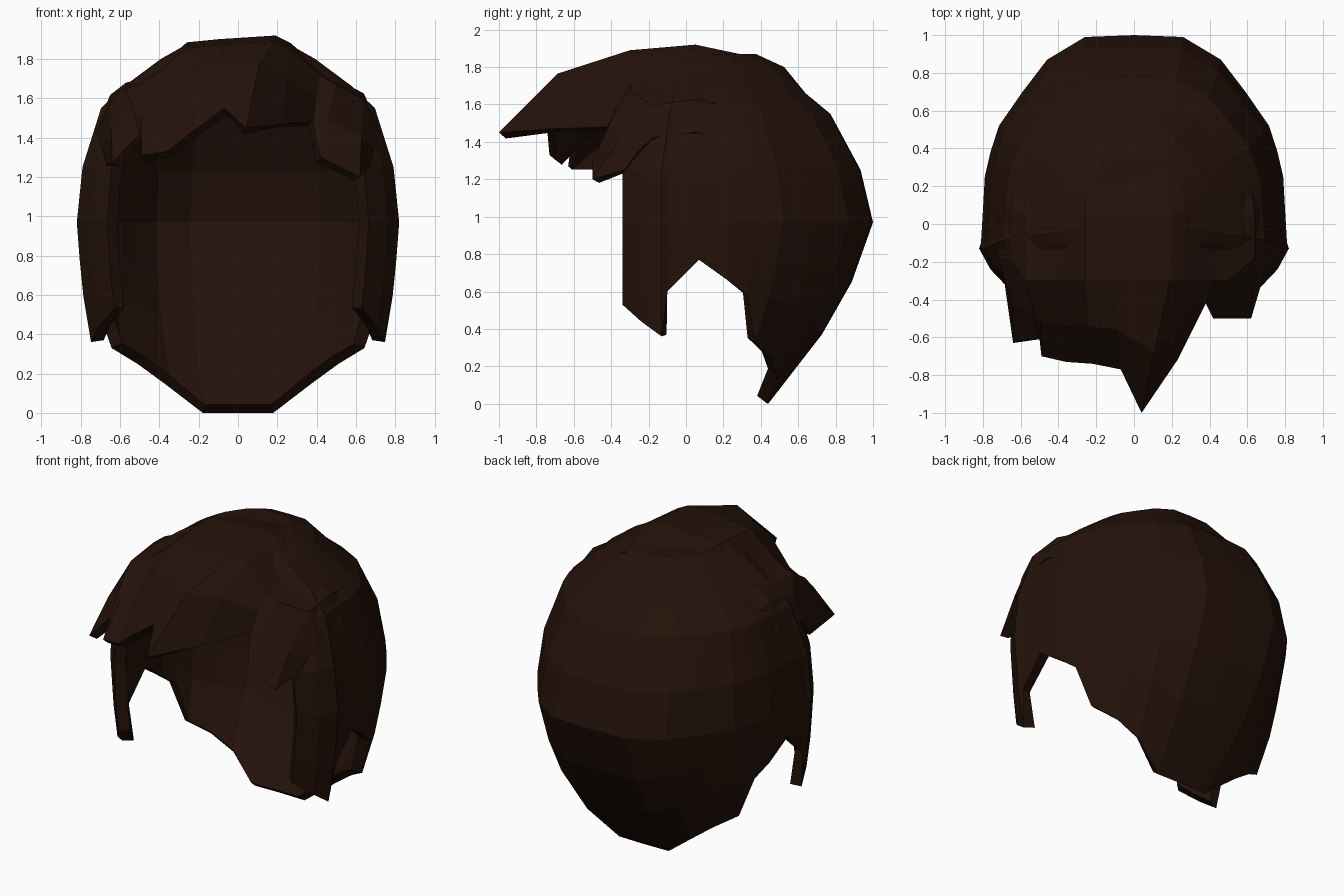
import bpy, bmesh
from mathutils import Vector

if "Cube" in bpy.data.objects:
    bpy.data.objects.remove(bpy.data.objects["Cube"])

brown = bpy.data.materials.new("dark_brown")
brown.diffuse_color = (0.018, 0.006, 0.003, 1)
brown.use_nodes = True
brown.node_tree.nodes["Principled BSDF"].inputs["Base Color"].default_value = brown.diffuse_color


def lerp_table(table, t):
    """Linear interpolation in rows of (key, values...), keys ascending."""
    if t <= table[0][0]:
        return table[0][1:]
    for a, b in zip(table, table[1:]):
        if t <= b[0]:
            f = (t - a[0]) / (b[0] - a[0])
            return tuple(p + (q - p) * f for p, q in zip(a[1:], b[1:]))
    return table[-1][1:]


def sheet(name, columns, thickness, pole=None):
    """Thick flat-faced sheet through columns of points, optionally closed to a pole."""
    bm = bmesh.new()
    grid = [[bm.verts.new(p) for p in col] for col in columns]
    top = bm.verts.new(pole) if pole else None
    for a, b in zip(grid, grid[1:]):
        for i in range(len(a) - 1):
            bm.faces.new((a[i], a[i + 1], b[i + 1], b[i]))
        if top:
            bm.faces.new((top, a[0], b[0]))
    bm.normal_update()
    centre = Vector((0, 0.1, 0.9))
    if sum(f.normal.dot(f.calc_center_median() - centre) for f in bm.faces) < 0:
        bmesh.ops.reverse_faces(bm, faces=bm.faces[:])
    mesh = bpy.data.meshes.new(name)
    bm.to_mesh(mesh)
    bm.free()
    obj = bpy.data.objects.new(name, mesh)
    bpy.context.collection.objects.link(obj)
    mesh.materials.append(brown)
    mod = obj.modifiers.new("thickness", 'SOLIDIFY')
    mod.thickness, mod.offset = thickness, -1
    return obj


# Back and sides: plan outline scaled by height, each column ending at its own hem
scale = [(0, .69, .41), (.18, .84, .56), (.38, .92, .72), (.65, .97, .88), (.97, 1, 1),
         (1.25, .965, .93), (1.55, .85, .76), (1.66, .71, .62), (1.80, .48, .50), (1.87, .33, .34)]
plan = [(0, 1.0, 0), (.26, .99, 0), (.46, .87, .15), (.59, .70, .25), (.715, .52, .33),
        (.76, .38, .58), (.79, .25, .66), (.80, .07, .77), (.81, -.10, .60),
        (.82, -.13, .36), (.76, -.24, .44), (.665, -.34, .53)]


def shell_column(x, y, hem):
    levels = [1.87, 1.80, 1.66, 1.55, 1.25, .97]
    levels += [.97 + (hem - .97) * f for f in (.33, .62, 1)]
    pts = []
    for z in levels:
        sx, sy = lerp_table(scale, z)
        if y < .05 and z < 1.3:
            sy = 1
        pts.append((x * sx, .05 + (y - .05) * sy, z))
    return pts


half = [shell_column(*p) for p in plan]
left = [[(-x, y, z) for x, y, z in col] for col in half[:0:-1]]
sheet("back_and_sides", left + half, .07, pole=(0, .05, 1.87))

# Swept fringe: crown root, brow ridge and jagged tips
arc = [(0, 1.86), (.19, 1.90), (.27, 1.86), (.46, 1.69), (.57, 1.66), (.66, 1.59), (.74, 1.38)]
ridge_x = [-.72, -.65, -.57, -.5, -.4, -.26, -.1, .19, .27, .42, .5, .64, .72]
tips = [(-.67, -.33, 1.26), (-.64, -.63, 1.27), (-.5, -.61, 1.42), (-.49, -.7, 1.31),
        (-.36, -.73, 1.33), (-.22, -.74, 1.44), (-.07, -.77, 1.55), (.04, -1, 1.45),
        (.23, -.72, 1.47), (.38, -.42, 1.48), (.42, -.5, 1.3), (.62, -.5, 1.2), (.67, -.33, 1.25)]
fringe = []
for x, tip in zip(ridge_x, tips):
    z = lerp_table(arc, abs(x))[0]
    end = Vector(tip)
    root = Vector((x * .93, .38, z - .05))
    crown = Vector((x, .05, z + .02))
    ridge = Vector((x, -.3 if abs(x) < .6 else -.18, z - .01))
    bend = ridge.lerp(end, .55) + Vector((0, 0, .14 * (ridge - end).length * (1 if abs(x) < .3 else .4)))
    fringe.append([root, crown, ridge, bend, end])
sheet("fringe", fringe, .05)
